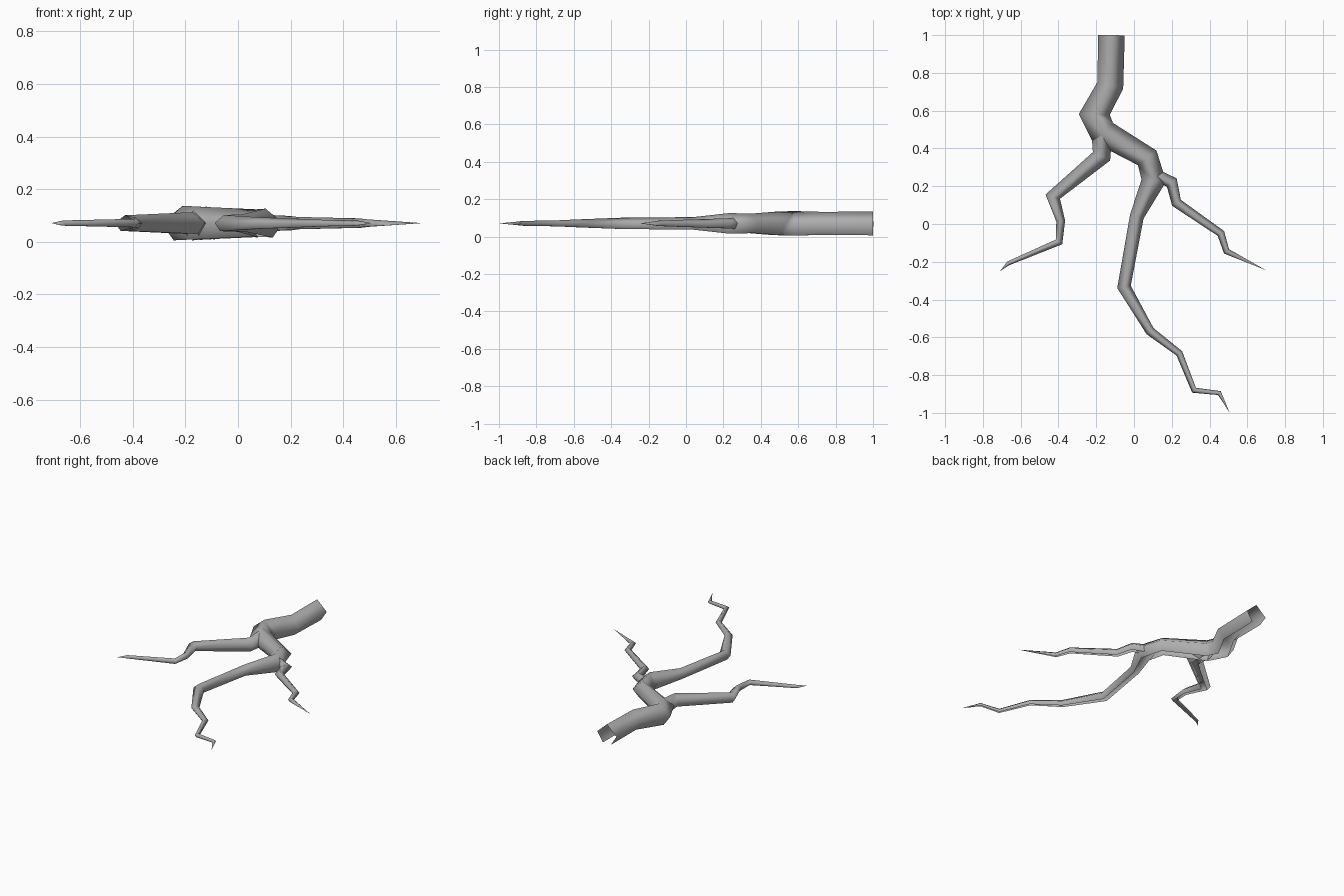
import bpy, bmesh
from mathutils import Vector

cube = bpy.data.objects.get("Cube")
if cube:
    bpy.data.objects.remove(cube, do_unlink=True)

bark = bpy.data.materials.new("grey_bark")
bark.use_nodes = True
grey = (0.42, 0.42, 0.42, 1)
bark.diffuse_color = grey
bark.node_tree.nodes["Principled BSDF"].inputs["Base Color"].default_value = grey

MID_Z = 0.071
# Ridged channel, open underneath: (sideways, up) as fractions of the radius
PROFILE = [(-0.42, -0.9), (-1, 0), (0, 0.9), (1, 0), (0.42, -0.9)]


def limb(name, path):
    """Sweep the profile along (x, y, radius) points with mitred corners."""
    pts = [Vector(p[:2]) for p in path]
    dirs = [(b - a).normalized() for a, b in zip(pts, pts[1:])]
    bm = bmesh.new()
    rings = []
    for i, (p, (_, _, r)) in enumerate(zip(pts, path)):
        before, after = dirs[max(i - 1, 0)], dirs[min(i, len(dirs) - 1)]
        t = (before + after).normalized()
        side = Vector((-t.y, t.x)) / max(t.dot(after), 0.6)
        rings.append([bm.verts.new((p.x + side.x * s * r, p.y + side.y * s * r,
                                    MID_Z + u * r)) for s, u in PROFILE])
    for a, b in zip(rings, rings[1:]):
        for k in range(len(PROFILE) - 1):
            bm.faces.new((a[k], a[k + 1], b[k + 1], b[k]))
    # Close the pointed tip
    bmesh.ops.remove_doubles(bm, verts=rings[-1], dist=0.0005)
    for f in bm.faces:
        f.smooth = True
    mesh = bpy.data.meshes.new(name)
    bm.normal_update()
    # Turn the walls outward: the ridge faces must look up
    if sum(f.normal.z for f in bm.faces if f.calc_center_median().z > MID_Z) < 0:
        bmesh.ops.reverse_faces(bm, faces=bm.faces[:])
    bm.to_mesh(mesh)
    bm.free()
    mesh.materials.append(bark)
    obj = bpy.data.objects.new(name, mesh)
    bpy.context.collection.objects.link(obj)
    return obj


# Thick base running into the long middle limb
limb("main_limb", [
    (-0.12, 1.0, 0.071), (-0.125, 0.735, 0.068), (-0.21, 0.58, 0.073),
    (-0.165, 0.485, 0.07), (0.07, 0.35, 0.058), (0.105, 0.23, 0.061),
    (0.015, 0.04, 0.037), (-0.053, -0.333, 0.034), (0.085, -0.567, 0.024),
    (0.24, -0.685, 0.018), (0.318, -0.88, 0.014), (0.452, -0.895, 0.011),
    (0.507, -1.0, 0.0001)])

# Side limb toward -x
limb("right_limb", [
    (-0.17, 0.48, 0.055), (-0.172, 0.358, 0.046), (-0.43, 0.145, 0.033),
    (-0.388, 0.015, 0.023), (-0.397, -0.095, 0.018),
    (-0.665, -0.208, 0.011), (-0.71, -0.25, 0.0001)])

# Side limb toward +x
limb("left_limb", [
    (0.12, 0.255, 0.034), (0.2, 0.22, 0.03), (0.225, 0.112, 0.026),
    (0.46, -0.05, 0.02), (0.49, -0.145, 0.016), (0.7, -0.245, 0.0001)])
